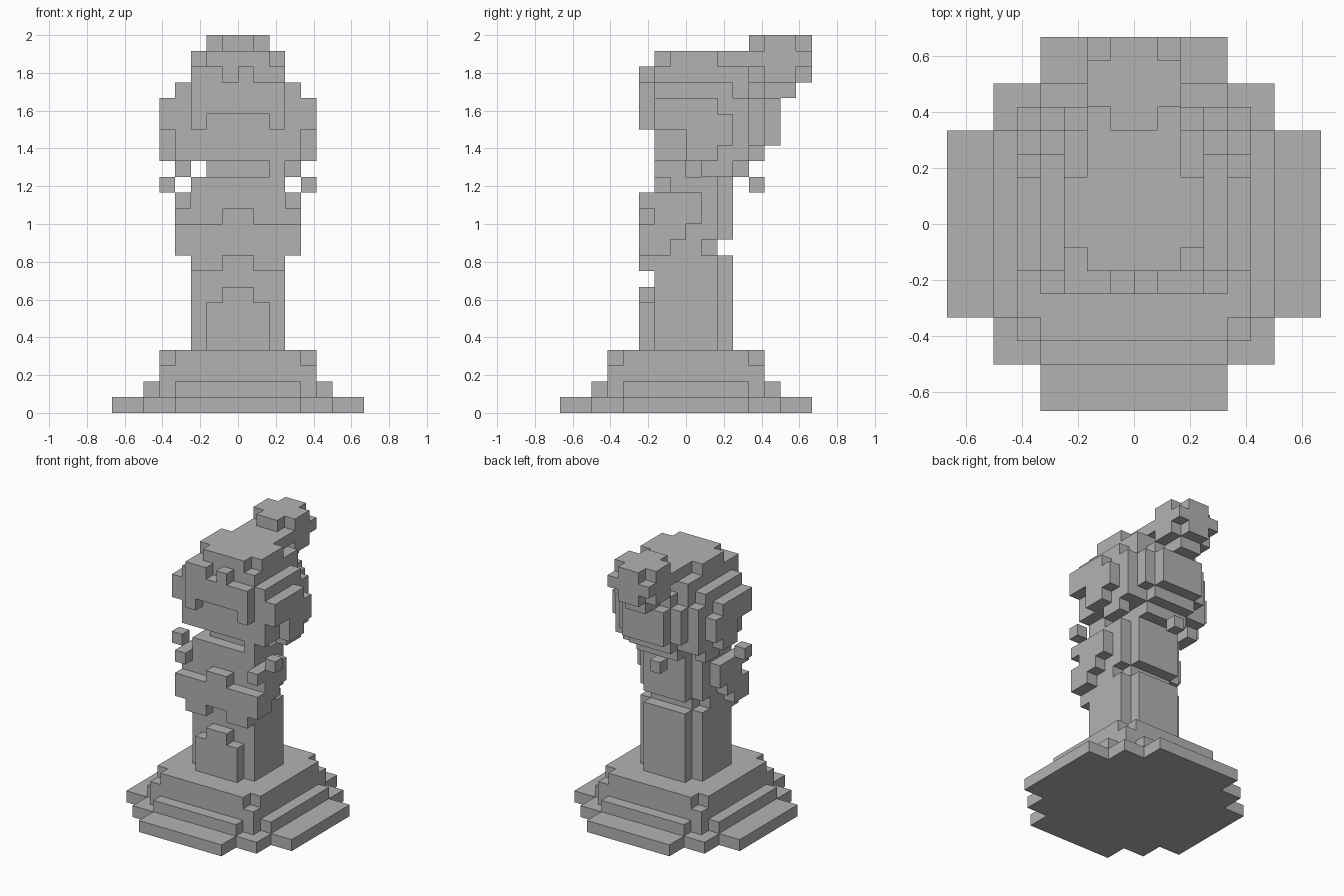
import bpy, bmesh
from mathutils import Vector

cube = bpy.data.objects.get("Cube")
if cube:
    bpy.data.objects.remove(cube)

UNIT = 1 / 12  # edge of one block

stone = bpy.data.materials.new("grey_stone")
stone.use_nodes = True
grey = (0.45, 0.45, 0.45, 1)
stone.diffuse_color = grey
stone.node_tree.nodes["Principled BSDF"].inputs["Base Color"].default_value = grey


def span(x0, x1, y0, y1, z0, z1):
    """Set of blocks filling a box."""
    return {(x, y, z) for x in range(x0, x1) for y in range(y0, y1) for z in range(z0, z1)}


def mid(half, y0, y1, z0, z1):
    """Box centred across the width."""
    return span(-half, half, y0, y1, z0, z1)


def pair(x0, x1, *rest):
    """Box and its mirror image."""
    return span(x0, x1, *rest) | span(-x1, -x0, *rest)


def square(a, b, z0, z1):
    """Cross-shaped slab reaching a one way and b the other."""
    return mid(a, -b, b, z0, z1) | mid(b, -a, a, z0, z1)


def build(name, blocks):
    """Turn blocks into one mesh holding only the outer faces."""
    bm = bmesh.new()
    for block in blocks:
        for axis in range(3):
            for side in (0, 1):
                near = list(block)
                near[axis] += 2 * side - 1
                if tuple(near) in blocks:
                    continue
                u, v = (axis + 1) % 3, (axis + 2) % 3
                corners = []
                for du, dv in ((0, 0), (1, 0), (1, 1), (0, 1)):
                    p = Vector(block)
                    p[axis] += side
                    p[u] += du
                    p[v] += dv
                    corners.append(bm.verts.new(p * UNIT))
                bm.faces.new(corners if side else corners[::-1])
    bmesh.ops.remove_doubles(bm, verts=bm.verts, dist=UNIT / 100)
    bmesh.ops.dissolve_limit(bm, angle_limit=0.01, verts=bm.verts, edges=bm.edges)
    mesh = bpy.data.meshes.new(name)
    bm.to_mesh(mesh)
    bm.free()
    mesh.materials.append(stone)
    bpy.context.collection.objects.link(bpy.data.objects.new(name, mesh))


# Stepped pedestal
build("base_step", square(8, 4, 0, 1) | mid(6, -6, 6, 0, 1))
build("middle_step", square(6, 4, 1, 2) | mid(5, -5, 5, 1, 2))
build("plinth", mid(5, -5, 5, 2, 3) | square(5, 4, 3, 4))

# Torso with a waist groove and back panels
torso = mid(3, -2, 2, 4, 15) - pair(2, 3, 1, 2, 10, 11)
build("torso", torso)
build("lower_back_panel", mid(2, 2, 3, 4, 10))
build("upper_back_panel", mid(2, 2, 3, 11, 15))
build("front_panel", mid(2, -3, -2, 4, 7) | mid(1, -3, -2, 7, 8))

# Collar across the chest with stepped shoulder flaps
build("collar", mid(4, -3, -2, 10, 12) | mid(1, -3, -2, 12, 13) | pair(1, 3, -3, -2, 9, 10))
build("shoulder_flaps", pair(3, 4, -2, 1, 12, 14) | pair(3, 4, -2, 0, 11, 12)
      | pair(3, 4, -2, -1, 10, 11))
build("shoulder_beads", pair(3, 4, -3, -2, 13, 14))
build("earring_beads", pair(4, 5, -2, -1, 14, 15))

# Neck and loose locks under the hair
build("neck", mid(2, -1, 3, 15, 16))
build("side_locks", pair(3, 4, 1, 3, 15, 16))
build("face_lock", span(2, 3, -2, 0, 15, 16))
build("nape_hair", mid(2, 3, 4, 15, 16))
build("nape_lock", span(-1, 0, 4, 5, 14, 15))

# Head built up in layers from the middle outwards
build("head", mid(3, -2, 4, 16, 22) | mid(4, -2, 3, 16, 21) | mid(4, 3, 4, 16, 20))
build("crown", mid(2, -2, 4, 22, 23) | mid(3, -1, 2, 22, 23))
build("back_hair", mid(3, 4, 5, 17, 20) | mid(2, 4, 5, 16, 21) | mid(2, 5, 6, 17, 20))
build("side_hair", pair(4, 5, -2, 2, 18, 20) | pair(4, 5, 0, 2, 16, 18)
      | pair(4, 5, 2, 3, 17, 19))

# Fringe with a notched top edge
build("fringe", mid(3, -3, -2, 19, 21) | pair(2, 3, -3, -2, 18, 19)
      | span(-3, -1, -3, -2, 21, 22) | span(0, 1, -3, -2, 21, 22))

# Rounded bun on the back of the head
build("bun", mid(2, 5, 7, 21, 24) | mid(1, 4, 8, 21, 24) | mid(2, 4, 8, 22, 23)
      | mid(1, 5, 7, 20, 21))
